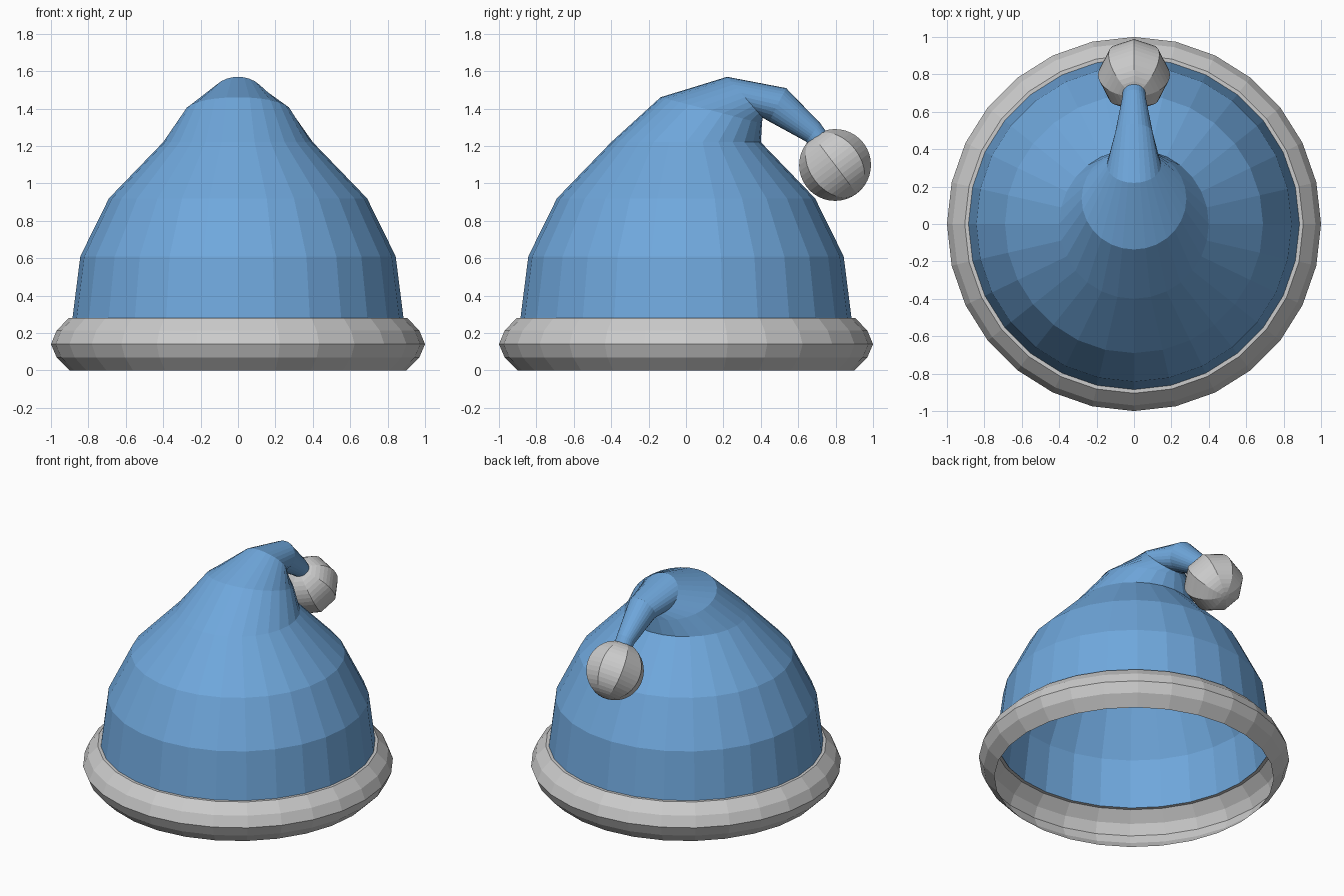
import bpy, bmesh
from math import sin, cos, pi, radians
from mathutils import Vector

if "Cube" in bpy.data.objects:
    bpy.data.objects.remove(bpy.data.objects["Cube"])

SIDES = 28


def loft(name, rings, cap_end=False):
    """Skin rings given as (centre_y, centre_z, radius, tilt in degrees)."""
    bm = bmesh.new()
    loops = []
    for cy, cz, r, tilt in rings:
        t = radians(tilt)
        loop = []
        for i in range(SIDES):
            a = 2 * pi * i / SIDES
            loop.append(bm.verts.new((r * cos(a), cy + r * sin(a) * cos(t), cz - r * sin(a) * sin(t))))
        loops.append(loop)
    for low, high in zip(loops, loops[1:]):
        for i in range(SIDES):
            j = (i + 1) % SIDES
            bm.faces.new((low[i], low[j], high[j], high[i]))
    if cap_end:
        bm.faces.new(loops[-1])
    mesh = bpy.data.meshes.new(name)
    bm.to_mesh(mesh)
    bm.free()
    obj = bpy.data.objects.new(name, mesh)
    bpy.context.collection.objects.link(obj)
    return obj


# Cloth cone, open below, bending over backwards into a thin tail
cap = loft("hat_cloth", [
    (0, 0.28, 0.885, 0),
    (0, 0.61, 0.843, 0),
    (0, 0.92, 0.69, 0),
    (0, 1.22, 0.40, 0),
    (0.135, 1.39, 0.28, 14.5),
    (0.315, 1.46, 0.145, 49),
    (0.49, 1.42, 0.10, 117),
    (0.68, 1.272, 0.062, 128),
    (0.74, 1.19, 0.06, 128),
], cap_end=True)
blue = bpy.data.materials.new("blue_cloth")
blue.diffuse_color = (0.16, 0.39, 0.72, 1)
blue.use_nodes = True
blue.node_tree.nodes["Principled BSDF"].inputs["Base Color"].default_value = blue.diffuse_color
cap.data.materials.append(blue)

# Bulging brim band, hollow inside
loft("brim", [(0, z, r, 0) for r, z in
              [(0.90, 0), (0.97, 0.07), (1.0, 0.14), (0.97, 0.212), (0.905, 0.28), (0.882, 0.28)]])

# Eight-sided pompom, its poles in line with the tail
bpy.ops.mesh.primitive_uv_sphere_add(segments=8, ring_count=20, radius=0.192, location=(0, 0.797, 1.098))
ball = bpy.context.object
ball.name = "pompom"
ball.rotation_euler = Vector((0, -0.6, 0.8)).to_track_quat('Z', 'X').to_euler()
ball.rotation_euler = (radians(37), 0, 0)
